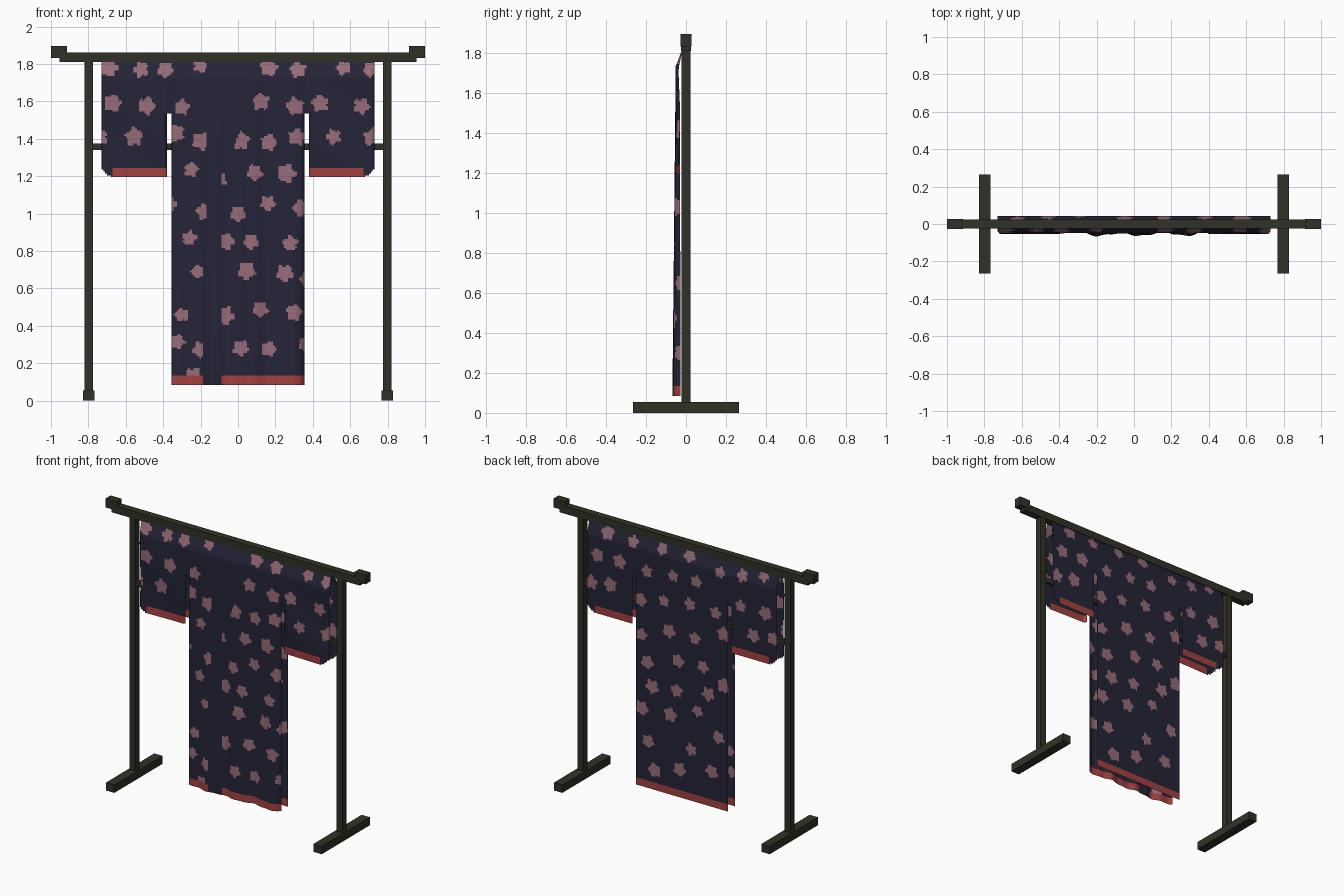
import bpy, bmesh, math, random

if "Cube" in bpy.data.objects:
    bpy.data.objects.remove(bpy.data.objects["Cube"])
random.seed(4)


def mat(name, r, g, b):
    m = bpy.data.materials.new(name)
    m.diffuse_color = (r, g, b, 1)
    m.use_nodes = True
    m.node_tree.nodes["Principled BSDF"].inputs["Base Color"].default_value = m.diffuse_color
    return m


WOOD = mat("dark wood", 0.031, 0.031, 0.020)
NAVY = mat("navy cloth", 0.018, 0.018, 0.040)
PINK = mat("dusty pink blossom", 0.31, 0.15, 0.19)
RED = mat("red lining", 0.36, 0.052, 0.050)


def box(name, x0, x1, y0, y1, z0, z1):
    bm = bmesh.new()
    bmesh.ops.create_cube(bm, size=1)
    for v in bm.verts:
        v.co = ((x0 + x1) / 2 + v.co.x * (x1 - x0),
                (y0 + y1) / 2 + v.co.y * (y1 - y0),
                (z0 + z1) / 2 + v.co.z * (z1 - z0))
    me = bpy.data.meshes.new(name)
    bm.to_mesh(me)
    bm.free()
    me.materials.append(WOOD)
    bpy.context.collection.objects.link(bpy.data.objects.new(name, me))


# Wooden stand
box("top_beam", -0.955, 0.955, -0.025, 0.025, 1.81, 1.862)
box("lower_rail", -0.78, 0.78, -0.013, 0.013, 1.34, 1.375)
for side, s in (("left", -1), ("right", 1)):
    cx = 0.798 * s
    box(side + "_foot", cx - 0.032, cx + 0.032, -0.265, 0.265, 0, 0.055)
    box(side + "_post", cx - 0.022, cx + 0.022, -0.023, 0.023, 0.05, 1.815)
    cx = 0.957 * s
    box(side + "_beam_end", cx - 0.043, cx + 0.043, -0.027, 0.027, 1.832, 1.895)

# Blossom centres (x, z) on each side of the cloth
FRONT = [(-.52, 1.77), (-.39, 1.77), (-.2, 1.79), (-.69, 1.78), (.165, 1.78), (.32, 1.77),
         (.565, 1.78), (.71, 1.77), (-.67, 1.59), (-.49, 1.575), (-.3, 1.57), (.12, 1.6),
         (.305, 1.575), (.44, 1.59), (.66, 1.575), (-.74, 1.41), (-.555, 1.41), (-.33, 1.43),
         (-.195, 1.385), (.015, 1.39), (.165, 1.38), (.315, 1.41), (.51, 1.41), (.72, 1.41),
         (-.25, 1.235), (-.1, 1.18), (.09, 1.22), (.26, 1.215), (-.37, 1.05), (-.18, 1.01),
         (0, 1.0), (.16, 1.055), (.34, 1.03), (-.26, .87), (-.065, .85), (.07, .85),
         (.28, .84), (-.21, .69), (.045, .695), (.25, .68), (-.3, .46), (-.07, .455),
         (.12, .49), (.3, .47), (-.325, .315), (-.2, .275), (.015, .28), (.165, .275),
         (.36, .3), (-.24, .13), (.37, .65)]
BACK = [(.58, 1.77), (.38, 1.76), (.16, 1.77), (-.05, 1.78), (-.29, 1.73), (-.46, 1.75),
        (-.62, 1.79), (.65, 1.6), (.48, 1.6), (.27, 1.59), (.07, 1.61), (-.11, 1.62),
        (.32, 1.38), (.14, 1.42), (-.06, 1.45), (-.26, 1.44), (-.45, 1.54), (-.64, 1.54),
        (.55, 1.42), (.7, 1.4), (-.55, 1.36), (-.7, 1.38), (.31, 1.14), (.1, 1.22),
        (-.1, 1.22), (-.32, 1.31), (.27, .96), (.03, 1.03), (-.16, 1.04), (-.32, .95),
        (.23, .8), (.04, .82), (.31, .63), (.09, .64), (-.12, .72), (-.28, .58),
        (.26, .41), (-.07, .44), (.21, .22), (.02, .28), (-.23, .33), (-.2, .86)]


def in_blossom(x, z, flowers):
    for cx, cz, r, turn in flowers:
        dx, dz = x - cx, z - cz
        d = math.hypot(dx, dz)
        if d < r and d < r * (0.86 + 0.14 * math.cos(5 * (math.atan2(dz, dx) - turn))):
            return True
    return False


# Cloth outline: body, sleeves with a rounded outer corner, slit below the armhole
def inside(x, z):
    a = abs(x)
    if a < 0.355:
        return True
    if a < 0.38:
        return z > 1.53
    if z < 1.195:
        return False
    return not (a > 0.65 and z < 1.28 and math.hypot(a - 0.65, z - 1.28) > 0.085)


def in_collar(x, z):
    right = -0.09 + 0.19 * min(1, max(0, (z - 1.2) / 0.45))
    left = -0.19 + 0.025 * min(1, max(0, (z - 0.6) / 0.5))
    return left < x < right


# Depth of the front sheet: slopes off the beam, hangs in folds, curls in at the edges
def front_y(x, z):
    drop = min(1, max(0, (1.82 - z) / 0.09))
    low = min(1, max(0, (1.75 - z) / 1.5))
    a = abs(x)
    y = -0.018 - 0.031 * drop - 0.004 * low
    if a < 0.4:
        y -= (0.002 + 0.008 * low) * math.sin(27 * x + 0.5) * drop
        y -= 0.004 * low * math.sin(61 * x + 1.7)
        y -= 0.005 * drop * math.exp(-((x + 0.08) / 0.07) ** 2)
    else:
        y -= 0.004 * drop * math.sin(12 * z + 8 * x)
    edge = 0.73 - a
    if z < 1.53:
        edge = min(edge, abs(a - 0.355), abs(a - 0.38))
    return y + 0.016 * max(0, 1 - edge / 0.012) * drop


def back_y(x, z):
    return 0.018 + 0.026 * min(1, max(0, (1.82 - z) / 0.09))


def sheet(name, depth, spots, collar):
    flowers = [(x, z, random.uniform(0.041, 0.053), random.uniform(0, 6.28)) for x, z in spots]
    half = [0.355 * i / 36 for i in range(36)]
    half += [0.355, 0.3675] + [0.38 + 0.01 * i for i in range(36)]
    xs = [-x for x in reversed(half[1:])] + half
    zs = [0.085 + 0.01 * i for i in range(175)]
    bm = bmesh.new()
    verts = {}

    def vert(i, j):
        if (i, j) not in verts:
            verts[i, j] = bm.verts.new((xs[i], depth(xs[i], zs[j]), zs[j]))
        return verts[i, j]

    for i in range(len(xs) - 1):
        for j in range(len(zs) - 1):
            x, z = (xs[i] + xs[i + 1]) / 2, (zs[j] + zs[j + 1]) / 2
            if not inside(x, z):
                continue
            f = bm.faces.new([vert(i, j), vert(i + 1, j), vert(i + 1, j + 1), vert(i, j + 1)])
            f.smooth = True
            if collar and in_collar(x, z):
                f.material_index = 0
            elif z < 0.135 or (0.38 < abs(x) < 0.67 and z < 1.25):
                f.material_index = 2
            elif in_blossom(x, z, flowers):
                f.material_index = 1
    if not collar:
        bmesh.ops.reverse_faces(bm, faces=bm.faces[:])
    me = bpy.data.meshes.new(name)
    bm.to_mesh(me)
    bm.free()
    for m in (NAVY, PINK, RED):
        me.materials.append(m)
    bpy.context.collection.objects.link(bpy.data.objects.new(name, me))


# Robe hanging over the beam
sheet("robe_front", front_y, FRONT, True)
sheet("robe_back", back_y, BACK, False)
